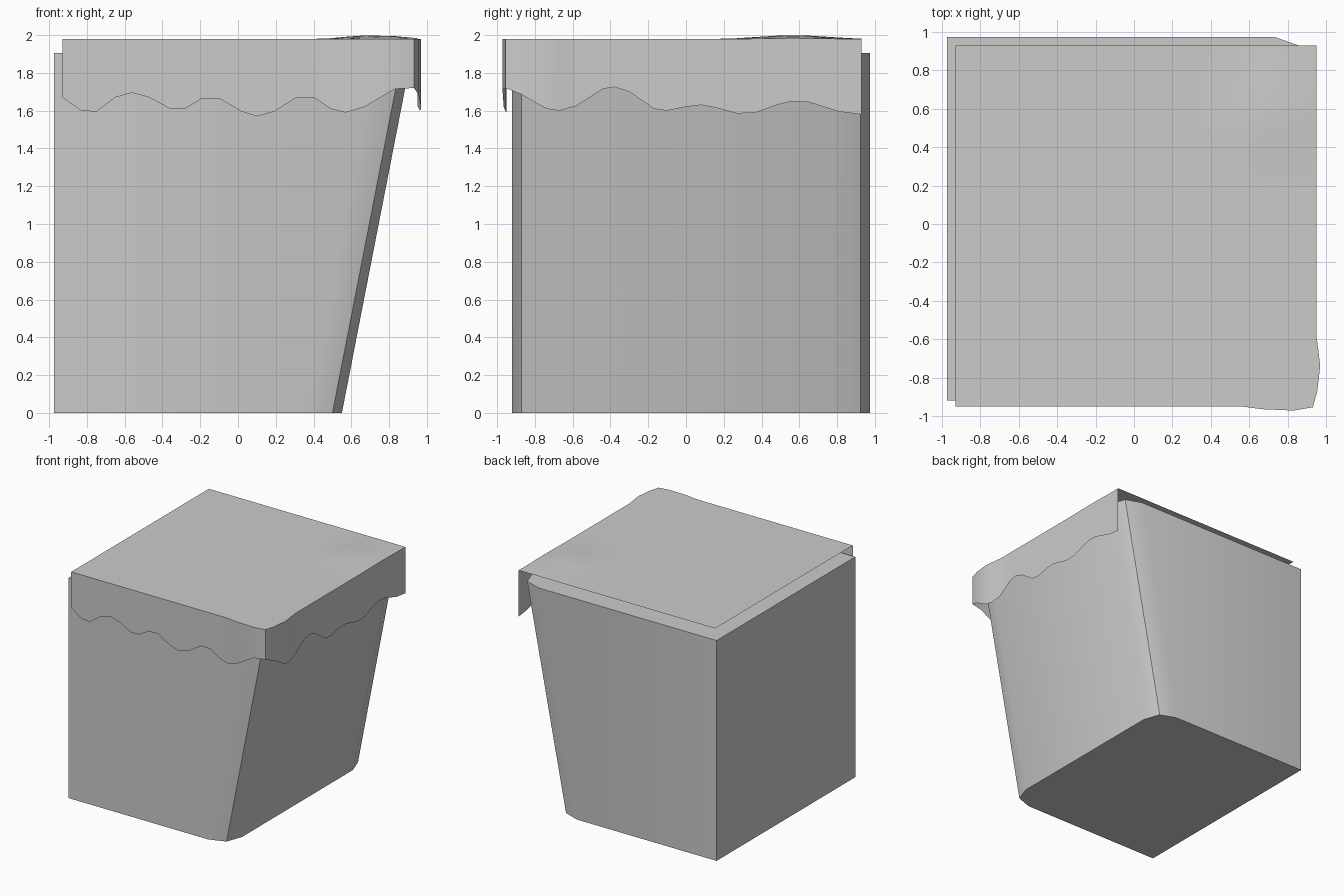
import bpy, bmesh, math

if "Cube" in bpy.data.objects:
    bpy.data.objects.remove(bpy.data.objects["Cube"])


def finish(name, bm, angle=30):
    bmesh.ops.recalc_face_normals(bm, faces=bm.faces)
    mesh = bpy.data.meshes.new(name)
    bm.to_mesh(mesh)
    bm.free()
    ob = bpy.data.objects.new(name, mesh)
    bpy.context.collection.objects.link(ob)
    bpy.ops.object.select_all(action='DESELECT')
    ob.select_set(True)
    bpy.context.view_layer.objects.active = ob
    bpy.ops.object.shade_smooth_by_angle(angle=math.radians(angle))
    return ob


# Cliff block: footprint with softened right corners, right side leaning outward
H, LEAN = 1.905, 0.195
footprint = [(-0.975, -0.92), (0.36, -0.92), (0.50, -0.87), (0.55, -0.73),
             (0.55, 0.78), (0.50, 0.925), (0.36, 0.975), (-0.975, 0.975)]
bm = bmesh.new()
low = [bm.verts.new((x, y, 0)) for x, y in footprint]
high = [bm.verts.new((x + (LEAN * H if x > 0 else 0), y, H)) for x, y in footprint]
bm.faces.new(low)
bm.faces.new(high)
for i in range(len(low)):
    j = (i + 1) % len(low)
    bm.faces.new((low[i], low[j], high[j], high[i]))
finish("cliff_block", bm)

# Turf cover: open sheet on top with ragged skirts on the front and right
front_hem = [(-0.93, 1.67), (-0.83, 1.60), (-0.75, 1.595), (-0.65, 1.67), (-0.56, 1.695),
             (-0.47, 1.67), (-0.36, 1.61), (-0.28, 1.61), (-0.19, 1.665), (-0.10, 1.665),
             (0.02, 1.595), (0.10, 1.57), (0.19, 1.595), (0.31, 1.67), (0.40, 1.67),
             (0.49, 1.61), (0.57, 1.59), (0.67, 1.62), (0.83, 1.715), (0.93, 1.72)]
right_hem = [(-0.955, 1.72), (-0.87, 1.685), (-0.74, 1.61), (-0.67, 1.60), (-0.58, 1.625),
             (-0.44, 1.715), (-0.38, 1.725), (-0.30, 1.70), (-0.17, 1.61), (-0.10, 1.60),
             (0.0, 1.62), (0.08, 1.63), (0.16, 1.615), (0.27, 1.585), (0.37, 1.59),
             (0.48, 1.63), (0.56, 1.65), (0.65, 1.645), (0.81, 1.595), (0.93, 1.58)]
front_bulge = {0.57: -0.952, 0.67: -0.965, 0.83: -0.972, 0.93: -0.955}
right_bulge = {-0.955: 0.932, -0.87: 0.955, -0.74: 0.97, -0.67: 0.962}


def top_height(x, y):
    r = math.hypot((x - 0.72) / 0.32, (y - 0.57) / 0.42)
    return 1.98 + (0.01 * (1 + math.cos(math.pi * r)) if r < 1 else 0)


bm = bmesh.new()
grid = []
for i, (x, _) in enumerate(front_hem):
    column = []
    for j, (y, _) in enumerate(right_hem):
        px = right_bulge.get(y, 0.95) if i == len(front_hem) - 1 else x
        py = front_bulge.get(x, -0.95) if j == 0 else y
        column.append(bm.verts.new((px, py, top_height(px, py))))
    grid.append(column)
for a, b in zip(grid, grid[1:]):
    for j in range(len(a) - 1):
        bm.faces.new((a[j], b[j], b[j + 1], a[j + 1]))

# Skirts share the corner vertex
front_top = [c[0] for c in grid]
rim = front_top + grid[-1][1:]
hem = [z for _, z in front_hem] + [z for _, z in right_hem[1:]]
bottom = [bm.verts.new((v.co.x, v.co.y, z)) for v, z in zip(rim, hem)]
for i in range(len(rim) - 1):
    bm.faces.new((rim[i], bottom[i], bottom[i + 1], rim[i + 1]))
finish("turf_cover", bm)
